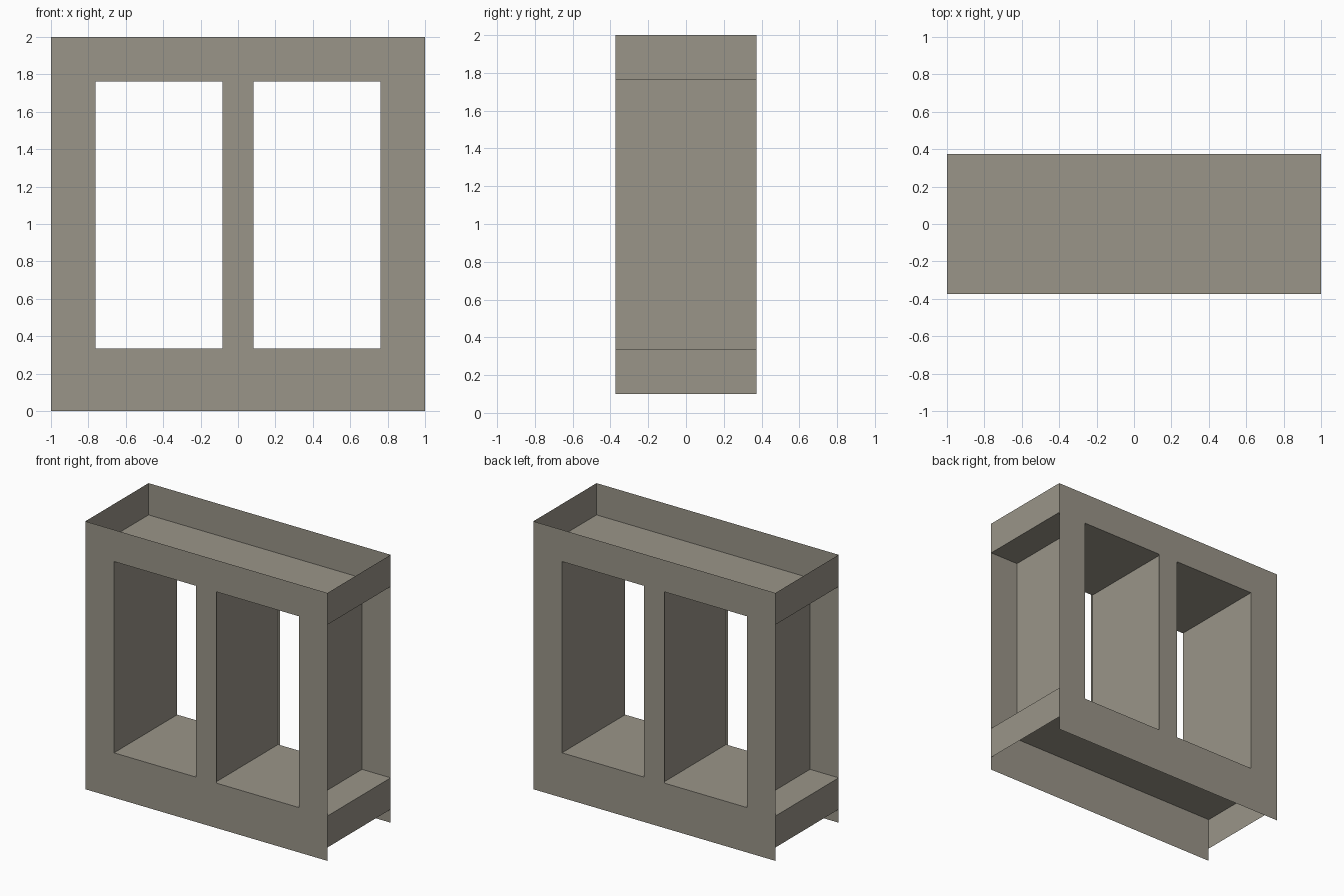
import bpy
import bmesh
from mathutils import Vector

cube = bpy.data.objects.get("Cube")
if cube:
    bpy.data.objects.remove(cube)

DEPTH = 0.373          # half depth
LOW, HIGH = 0.335, 1.763   # shelf heights, also window sill and head
JAMB, MULLION = 0.763, 0.084
SKIRT = 0.1            # lower edge of the bottom end panels

stone = bpy.data.materials.new("warm_grey")
stone.use_nodes = True
colour = (0.323, 0.301, 0.25, 1)
stone.diffuse_color = colour
stone.node_tree.nodes["Principled BSDF"].inputs["Base Color"].default_value = colour


def sheet_object(name, quads):
    """Make one object of thin flat sheets, welding shared corners."""
    bm = bmesh.new()
    for quad in quads:
        bm.faces.new([bm.verts.new(p) for p in quad])
    bmesh.ops.remove_doubles(bm, verts=bm.verts, dist=0.0001)
    mesh = bpy.data.meshes.new(name)
    bm.to_mesh(mesh)
    bm.free()
    mesh.materials.append(stone)
    obj = bpy.data.objects.new(name, mesh)
    bpy.context.collection.objects.link(obj)
    return obj


def rectangle(centre, u, v):
    c, u, v = Vector(centre), Vector(u), Vector(v)
    return [c - u - v, c + u - v, c + u + v, c - u + v]


def upright(x, z0, z1, side):
    """Sheet facing along x, spanning the full depth."""
    return rectangle((x, 0, (z0 + z1) / 2), (0, side * DEPTH, 0), (0, 0, (z1 - z0) / 2))


# Front and back frames, each with two window openings
xs = [-1, -JAMB, -MULLION, MULLION, JAMB, 1]
zs = [0, LOW, HIGH, 2]
for name, side in (("front_frame", -1), ("back_frame", 1)):
    cells = []
    for i in range(len(xs) - 1):
        for j in range(len(zs) - 1):
            if j == 1 and i in (1, 3):
                continue
            centre = ((xs[i] + xs[i + 1]) / 2, side * DEPTH, (zs[j] + zs[j + 1]) / 2)
            half_x = -side * (xs[i + 1] - xs[i]) / 2
            cells.append(rectangle(centre, (half_x, 0, 0), (0, 0, (zs[j + 1] - zs[j]) / 2)))
    sheet_object(name, cells)

# Shelves running the full width
for name, z in (("bottom_shelf", LOW), ("top_shelf", HIGH)):
    sheet_object(name, [rectangle((0, 0, z), (1, 0, 0), (0, DEPTH, 0))])

# End panels and window walls on both sides
for label, side in (("left", 1), ("right", -1)):
    sheet_object(label + "_top_end", [upright(side, HIGH, 2, side)])
    sheet_object(label + "_bottom_end", [upright(side, SKIRT, LOW, side)])
    sheet_object(label + "_outer_wall", [upright(side * JAMB, LOW, HIGH, side)])
    sheet_object(label + "_mullion_wall", [upright(side * (MULLION - 0.014), LOW, HIGH, side)])
